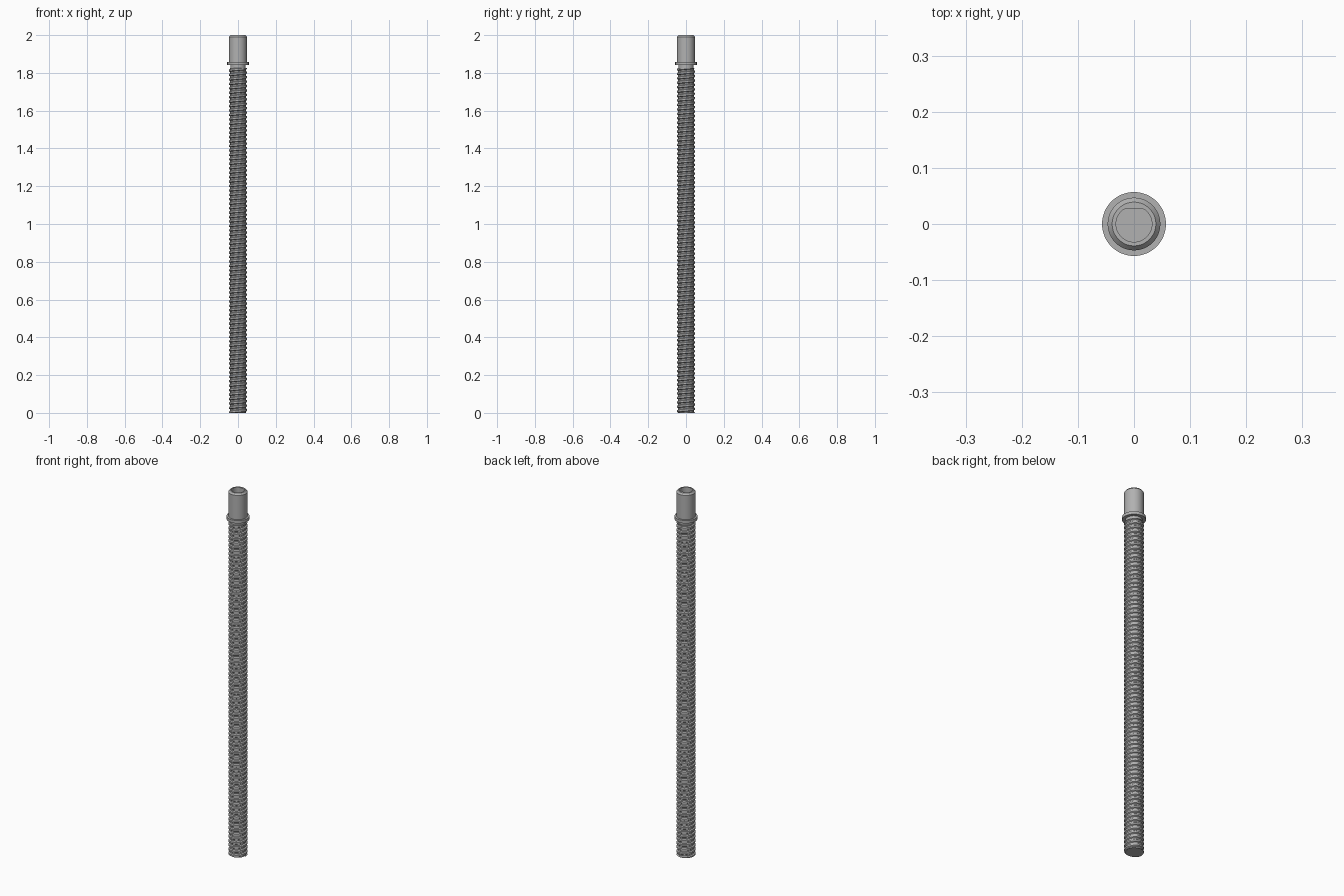
import bpy, bmesh, math

if "Cube" in bpy.data.objects:
    bpy.data.objects.remove(bpy.data.objects["Cube"])

STEEL = bpy.data.materials.new("steel grey")
STEEL.diffuse_color = (0.44, 0.44, 0.44, 1)
STEEL.use_nodes = True
STEEL.node_tree.nodes["Principled BSDF"].inputs["Base Color"].default_value = STEEL.diffuse_color
SEG = 48
PITCH, CREST, ROOT, TOP = 0.0235, 0.047, 0.041, 1.825


def finish(name, bm):
    bmesh.ops.remove_doubles(bm, verts=bm.verts, dist=1e-5)
    bmesh.ops.dissolve_degenerate(bm, edges=bm.edges, dist=1e-5)
    bmesh.ops.recalc_face_normals(bm, faces=bm.faces)
    mesh = bpy.data.meshes.new(name)
    bm.to_mesh(mesh)
    bm.free()
    mesh.materials.append(STEEL)
    ob = bpy.data.objects.new(name, mesh)
    bpy.context.collection.objects.link(ob)
    bpy.ops.object.select_all(action='DESELECT')
    ob.select_set(True)
    bpy.context.view_layer.objects.active = ob
    bpy.ops.object.shade_smooth_by_angle(angle=math.radians(25))


def ring(bm, radius, z):
    """Ring of vertices; radius is a number or a function of the angle."""
    out = []
    for i in range(SEG):
        a = 2 * math.pi * i / SEG
        r = radius(a) if callable(radius) else radius
        out.append(bm.verts.new((r * math.cos(a), r * math.sin(a), z)))
    return out


def lathe(name, profile):
    bm = bmesh.new()
    rings = [ring(bm, r, z) for r, z in profile]
    for lo, hi in zip(rings, rings[1:]):
        for i in range(SEG):
            j = (i + 1) % SEG
            bm.faces.new((lo[i], lo[j], hi[j], hi[i]))
    bm.faces.new(rings[0])
    bm.faces.new(rings[-1])
    finish(name, bm)


def d_shape(a):
    # circle cut by one flat on the +y side
    s = math.sin(a)
    return min(0.032, 0.027 / s) if s > 0.01 else 0.032


# Threaded shaft: trapezoid profile swept along a right-handed helix
bm = bmesh.new()
section = [(0.0, ROOT), (0.28, ROOT), (0.45, CREST), (0.83, CREST)]
turns = range(-1, int(TOP / PITCH) + 2)
columns = []
for i in range(SEG + 1):
    a = 2 * math.pi * i / SEG
    col = []
    for t in turns:
        for u, r in section:
            z = min(max(PITCH * (t + u + i / SEG), 0), TOP)
            col.append(bm.verts.new((r * math.cos(a), r * math.sin(a), z)))
    columns.append(col)
for c, d in zip(columns, columns[1:]):
    for k in range(len(c) - 1):
        bm.faces.new((c[k], d[k], d[k + 1], c[k + 1]))
finish("threaded_shaft", bm)

# Solid core that closes both ends of the shaft
lathe("shaft_core", [(0.0412, 0.0), (0.0412, TOP)])

# Head with collar, chamfered rim and D-shaped socket
lathe("head", [
    (0.041, 1.82), (0.041, 1.842),
    (0.057, 1.842), (0.057, 1.858),
    (0.047, 1.858), (0.047, 1.991),
    (0.039, 2.0), (d_shape, 2.0), (d_shape, 1.94),
])
